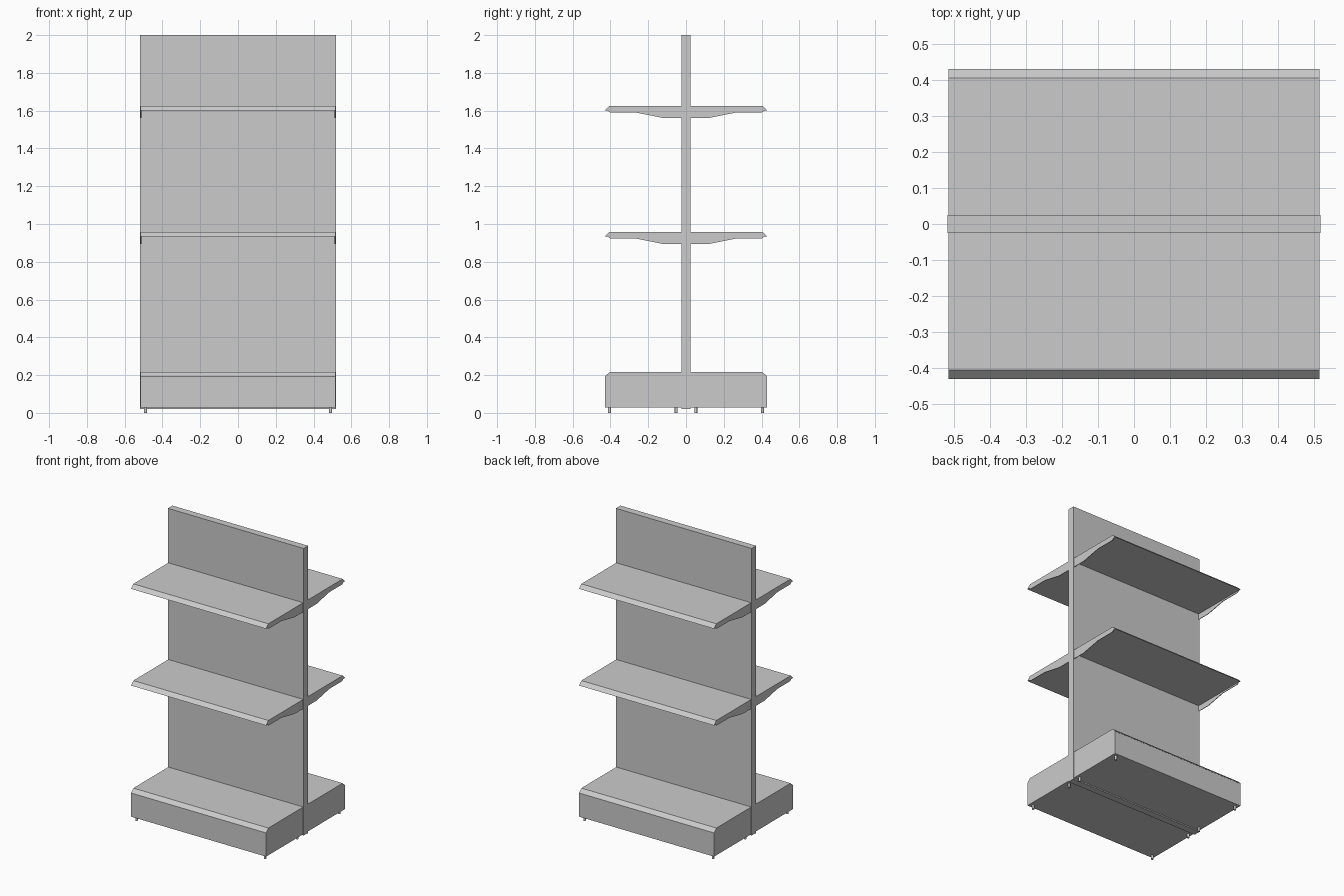
import bpy, bmesh, math

if "Cube" in bpy.data.objects:
    bpy.data.objects.remove(bpy.data.objects["Cube"])


def extrude_profile(name, pts, x0, x1, side=1):
    """Solid made by sweeping a (y, z) outline along x; side=-1 mirrors it in y."""
    bm = bmesh.new()
    face = bm.faces.new([bm.verts.new((x0, y * side, z)) for y, z in pts])
    ret = bmesh.ops.extrude_face_region(bm, geom=[face])
    verts = [g for g in ret["geom"] if isinstance(g, bmesh.types.BMVert)]
    bmesh.ops.translate(bm, verts=verts, vec=(x1 - x0, 0, 0))
    bmesh.ops.recalc_face_normals(bm, faces=bm.faces[:])
    mesh = bpy.data.meshes.new(name)
    bm.to_mesh(mesh)
    bm.free()
    ob = bpy.data.objects.new(name, mesh)
    bpy.context.collection.objects.link(ob)
    return ob


W = 0.515          # half width of shelves
PANEL_W = 0.518    # half width of the upright panel
PANEL_Y = 0.0245   # half thickness of the upright panel
DEPTH, LIP = 0.43, 0.405

for side, label in ((-1, "front"), (1, "back")):
    # upright panel, one sheet per side
    extrude_profile(f"{label}_panel",
                    [(0, 0.02), (PANEL_Y, 0.02), (PANEL_Y, 2.0), (0, 2.0)],
                    -PANEL_W, PANEL_W, side)

    # base plinth and its bevelled deck
    extrude_profile(f"{label}_plinth",
                    [(PANEL_Y, 0.028), (DEPTH - 0.001, 0.028),
                     (DEPTH - 0.001, 0.188), (PANEL_Y, 0.188)], -W, W, side)
    extrude_profile(f"{label}_base_deck",
                    [(PANEL_Y, 0.188), (DEPTH, 0.188), (DEPTH, 0.192),
                     (LIP, 0.216), (PANEL_Y, 0.216)], -W, W, side)

    # shelves with sloped front lip, carried by a bracket at each end
    for level, top in (("lower", 0.958), ("upper", 1.625)):
        extrude_profile(f"{label}_{level}_shelf",
                        [(PANEL_Y, top - 0.025), (DEPTH, top - 0.025),
                         (LIP, top), (PANEL_Y, top)], -W, W, side)
        bracket = [(PANEL_Y, top - 0.064), (0.12, top - 0.064),
                   (0.26, top - 0.036), (0.40, top - 0.036),
                   (0.415, top - 0.025), (PANEL_Y, top - 0.025)]
        for end, x0 in (("left", -W), ("right", W - 0.004)):
            extrude_profile(f"{label}_{level}_{end}_bracket", bracket,
                            x0, x0 + 0.004, side)

    # levelling feet
    for x in (-0.49, 0.49):
        for y in (0.052, 0.405):
            bpy.ops.mesh.primitive_cylinder_add(
                vertices=12, radius=0.008, depth=0.03, location=(x, y * side, 0.015))
            bpy.context.object.name = f"{label}_foot"
            bpy.ops.object.shade_smooth_by_angle(angle=math.radians(40))
